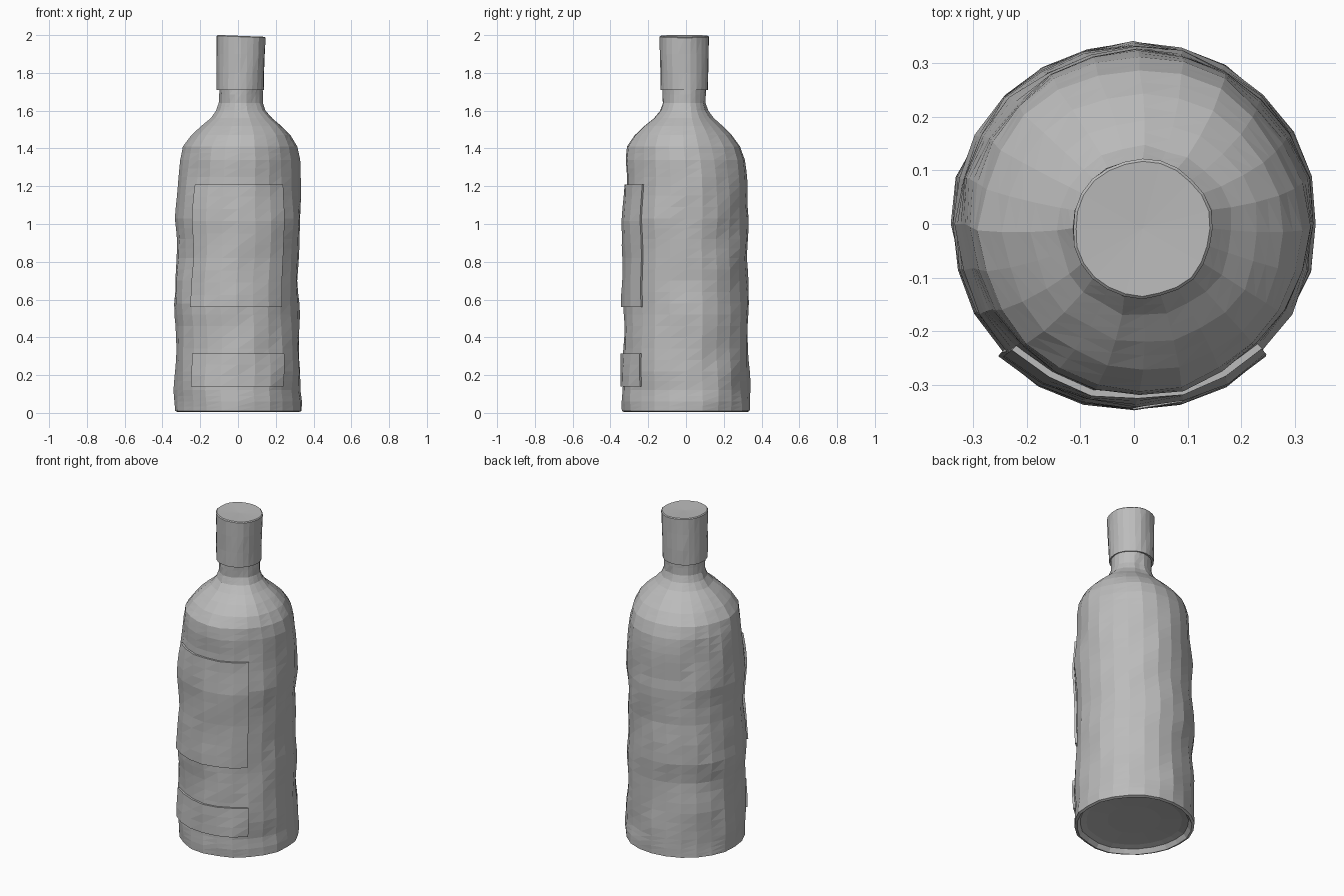
import bpy, bmesh, math
from mathutils import Vector, noise

cube = bpy.data.objects.get("Cube")
if cube:
    bpy.data.objects.remove(cube, do_unlink=True)

SIDES = 24

grey = bpy.data.materials.new("plain grey")
grey.use_nodes = True
colour = (0.5, 0.5, 0.5, 1)
grey.diffuse_color = colour
grey.node_tree.nodes["Principled BSDF"].inputs["Base Color"].default_value = colour

# Body profile: height, centre x, centre y, radius
BODY = [
    (0.01, 0, 0, 0.337), (0.06, 0, 0, 0.338), (0.12, -0.005, 0, 0.335),
    (0.22, 0, 0, 0.333), (0.34, 0, 0, 0.329), (0.46, 0, 0, 0.326),
    (0.58, -0.008, 0, 0.332), (0.70, -0.008, 0, 0.328), (0.82, 0.003, 0, 0.322),
    (0.92, 0.005, 0, 0.324), (1.03, 0.003, 0, 0.331), (1.15, 0.005, 0, 0.325),
    (1.25, 0.008, 0, 0.318), (1.34, 0.01, -0.005, 0.313), (1.41, 0.01, -0.012, 0.298),
    (1.47, 0.017, -0.015, 0.258), (1.52, 0.02, -0.015, 0.208),
    (1.56, 0.02, -0.012, 0.16), (1.60, 0.016, -0.008, 0.128),
    (1.64, 0.015, -0.007, 0.114), (1.73, 0.015, -0.007, 0.115),
]


def section(z):
    """Centre and radius of the body at a height."""
    for a, b in zip(BODY, BODY[1:]):
        if a[0] <= z <= b[0]:
            t = (z - a[0]) / (b[0] - a[0])
            return [p + (q - p) * t for p, q in zip(a, b)]
    return BODY[-1]


def point(ring, i, rough=0.008):
    """Point on a slightly uneven ring; index 0 faces the front."""
    z, cx, cy, r = ring
    a = 2 * math.pi * i / SIDES
    d = Vector((math.sin(a), -math.cos(a), 0))
    bump = noise.noise(Vector((d.x * 2.5, d.y * 2.5, z * 5))) * rough
    return Vector((cx, cy, z)) + d * (r + bump)


def finish(bm, name):
    bmesh.ops.recalc_face_normals(bm, faces=bm.faces)
    mesh = bpy.data.meshes.new(name)
    bm.to_mesh(mesh)
    bm.free()
    mesh.materials.append(grey)
    obj = bpy.data.objects.new(name, mesh)
    bpy.context.collection.objects.link(obj)
    return obj


def skin(bm, rows, closed):
    """Join neighbouring rows of vertices with diagonal facets."""
    for low, high in zip(rows, rows[1:]):
        n = len(low)
        for i in range(n if closed else n - 1):
            j = (i + 1) % n
            bm.faces.new((low[i], low[j], high[j]))
            bm.faces.new((low[i], high[j], high[i]))


def fan(bm, row, centre):
    hub = bm.verts.new(centre)
    for i, v in enumerate(row):
        bm.faces.new((v, row[(i + 1) % len(row)], hub))


def lathe(name, rings, start, end, rough):
    bm = bmesh.new()
    rows = [[bm.verts.new(point(r, i, rough)) for i in range(SIDES)] for r in rings]
    skin(bm, rows, True)
    fan(bm, rows[0], start)
    fan(bm, rows[-1], end)
    return finish(bm, name)


# Bottle with a hollowed base and extra rings for the uneven glass
heel = [(0.045, 0, 0, 0.15), (0.038, 0, 0, 0.27), (0.03, 0, 0, 0.305), (0.004, 0, 0, 0.322)]
walls = []
for a, b in zip(BODY, BODY[1:]):
    walls += [a, section((a[0] + b[0]) / 2)]
walls.append(BODY[-1])
lathe("bottle", heel + walls, (0, 0, 0.045), (0.015, -0.007, 1.73), 0.013)

# Cap with a skirt and a slightly sunken top
cap = [(1.712, 0.012, -0.008, 0.112), (1.71, 0.012, -0.008, 0.126),
       (1.80, 0.013, -0.008, 0.127), (1.90, 0.015, -0.009, 0.129),
       (1.988, 0.016, -0.009, 0.131), (1.993, 0.016, -0.009, 0.126)]
cap_obj = lathe("cap", cap, (0.012, -0.008, 1.712), (0.016, -0.009, 1.988), 0.005)
for v in cap_obj.data.vertices:
    if v.co.z > 1.95:
        v.co.z += 0.003 - 0.04 * (v.co.x - 0.016)


# Curved labels standing just proud of the front
def label(name, bottom, top, steps):
    bm = bmesh.new()
    heights = [bottom + (top - bottom) * k / steps for k in range(steps + 1)]

    def row(z, lift):
        r = list(section(z))
        r[3] += lift
        return [bm.verts.new(point(r, i, 0.013)) for i in range(-3, 4)]

    outer = [row(z, 0.012) for z in heights]
    skin(bm, outer, False)
    # Edge walls back to the glass
    inner = [row(z, -0.004) for z in heights]
    skin(bm, [inner[0], outer[0]], False)
    skin(bm, [outer[-1], inner[-1]], False)
    for side in (0, -1):
        skin(bm, [[r[side] for r in outer], [r[side] for r in inner]], False)
    return finish(bm, name)


label("main_label", 0.56, 1.21, 10)
label("lower_label", 0.14, 0.315, 3)
